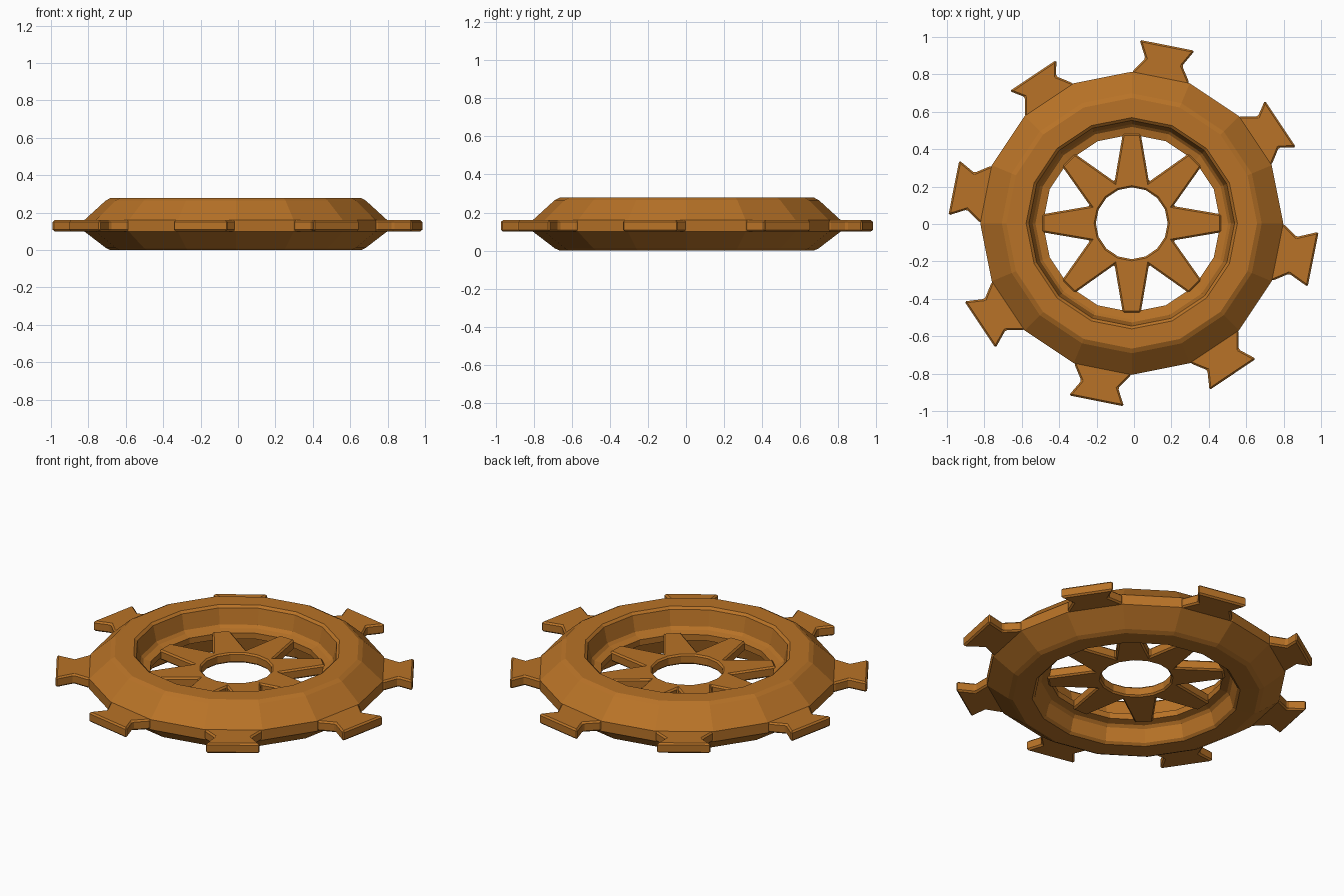
import bpy, bmesh, math

if "Cube" in bpy.data.objects:
    bpy.data.objects.remove(bpy.data.objects["Cube"])

CX, CY = -0.012, 0.004      # wheel axis, slightly off the bounding box centre
SIDES = 16

bronze = bpy.data.materials.new("warm bronze")
bronze.diffuse_color = (0.48, 0.17, 0.02, 1)
bronze.use_nodes = True
bronze.node_tree.nodes["Principled BSDF"].inputs["Base Color"].default_value = bronze.diffuse_color


def finish(name, bm, bevel=0):
    bmesh.ops.recalc_face_normals(bm, faces=bm.faces)
    me = bpy.data.meshes.new(name)
    bm.to_mesh(me)
    bm.free()
    me.materials.append(bronze)
    ob = bpy.data.objects.new(name, me)
    ob.location = (CX, CY, 0)
    bpy.context.collection.objects.link(ob)
    if bevel:
        m = ob.modifiers.new("edge bevel", "BEVEL")
        m.width = bevel
        m.segments = 1
        m.limit_method = "ANGLE"
        m.angle_limit = math.radians(35)
    return ob


def polar(r, a, z):
    return (r * math.cos(a), r * math.sin(a), z)


def lathe(name, profile):
    """Closed (radius, z) profile turned into a 16 sided ring."""
    bm = bmesh.new()
    rings = [[bm.verts.new(polar(r, 2 * math.pi * i / SIDES, z)) for r, z in profile]
             for i in range(SIDES)]
    n = len(profile)
    for i in range(SIDES):
        a, b = rings[i], rings[(i + 1) % SIDES]
        for j in range(n):
            k = (j + 1) % n
            bm.faces.new((a[j], b[j], b[k], a[k]))
    return finish(name, bm)


def plate(name, outline, z0, z1, angle, bevel):
    """Outline given as (along, across), extruded and turned about the axis."""
    bm = bmesh.new()
    c, s = math.cos(angle), math.sin(angle)
    lo, hi = [[bm.verts.new((u * c - v * s, u * s + v * c, z)) for u, v in outline]
              for z in (z0, z1)]
    n = len(outline)
    bm.faces.new(lo)
    bm.faces.new(hi)
    for i in range(n):
        j = (i + 1) % n
        bm.faces.new((lo[i], lo[j], hi[j], hi[i]))
    return finish(name, bm, bevel)


# Heavy outer rim with a stepped inner wall
lathe("outer_rim", [
    (0.81, 0.10), (0.81, 0.16), (0.695, 0.265), (0.67, 0.278), (0.565, 0.278),
    (0.55, 0.265), (0.53, 0.175), (0.515, 0.16), (0.475, 0.15),
    (0.475, 0.115), (0.515, 0.105), (0.53, 0.09),
    (0.55, 0.015), (0.565, 0.002), (0.67, 0.0), (0.695, 0.012)])

# Gear teeth, flared at the tip; reach varies a little
reach = [0.989, 0.956, 0.970, 0.950, 0.970, 0.976, 0.968, 0.972]
for k, tip in enumerate(reach):
    half = [(0.75, 0.15), (0.797, 0.155), (0.878, 0.1), (tip, 0.15)]
    outline = half + [(u, -v) for u, v in reversed(half)]
    plate(f"tooth_{k + 1}", outline, 0.10, 0.16,
          math.radians(-11.25 + 45 * k), 0.009)

# Hub and eight tapering spokes as one star plate with a round hole
bm = bmesh.new()
z_lo, z_hi = 0.10, 0.16
outer, inner = [], []
for k in range(8):
    a = math.radians(45 * k)
    w = 0.048                       # half width of the spoke end
    for r, t in ((0.478, -w), (0.478, w)):
        outer.append((r * math.cos(a) - t * math.sin(a),
                      r * math.sin(a) + t * math.cos(a)))
    outer.append(polar(0.24, a + math.radians(22.5), 0)[:2])
# hole points: two per spoke, so the faces run as spoke wedges
for k in range(SIDES):
    inner.append(polar(0.192, math.radians(22.5 * k), 0)[:2])
O = [[bm.verts.new((x, y, z)) for x, y in outer] for z in (z_lo, z_hi)]
I = [[bm.verts.new((x, y, z)) for x, y in inner] for z in (z_lo, z_hi)]
for level in range(2):
    o, h = O[level], I[level]
    for k in range(8):
        bm.faces.new((o[3 * k - 1], o[3 * k], o[3 * k + 1], o[3 * k + 2],
                      h[(2 * k + 1) % 16], h[2 * k], h[2 * k - 1]))
for loop in (O, I):
    n = len(loop[0])
    for i in range(n):
        j = (i + 1) % n
        bm.faces.new((loop[0][i], loop[0][j], loop[1][j], loop[1][i]))
finish("hub_and_spokes", bm, 0.009)
